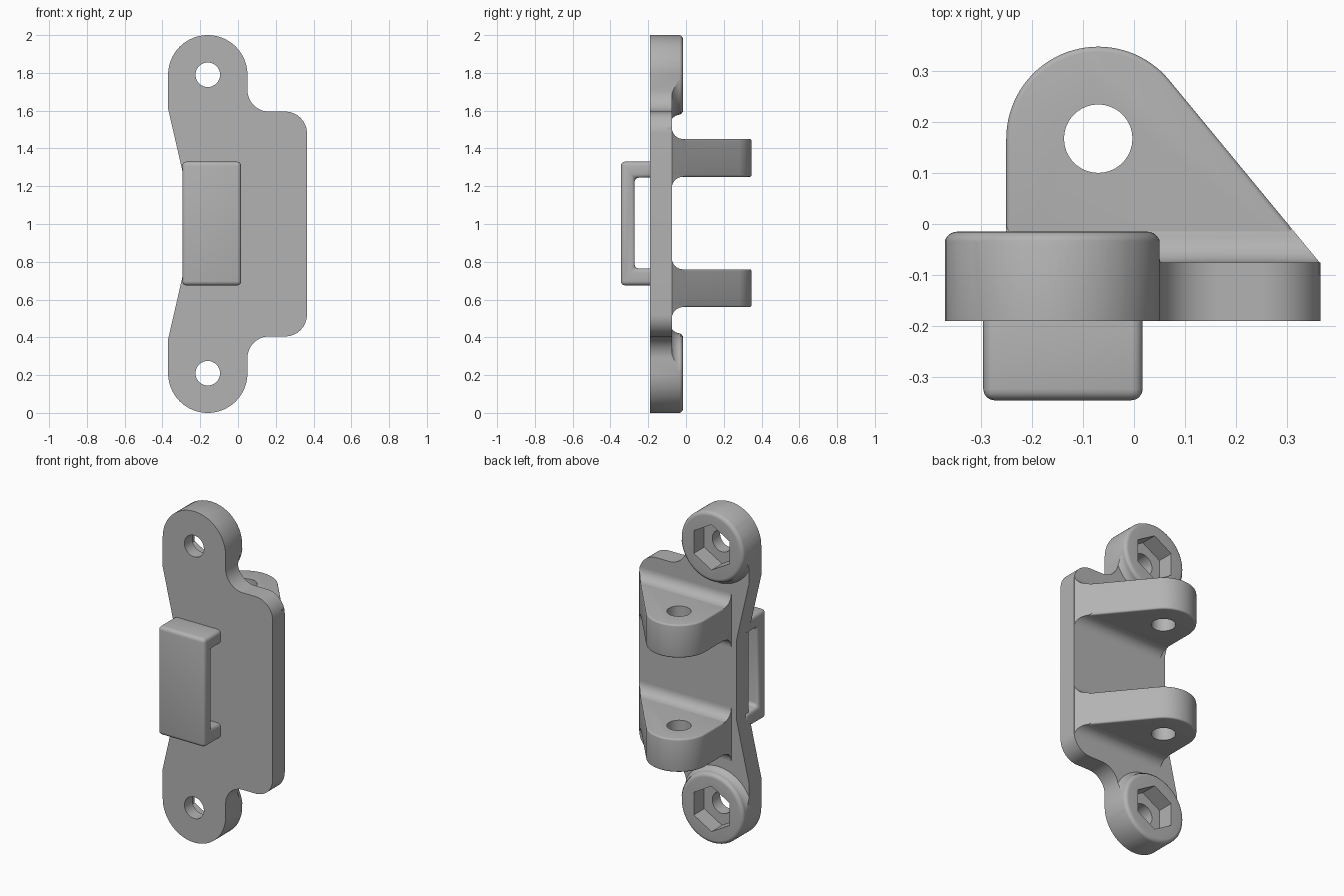
import bpy, bmesh
from math import sin, cos, radians
from mathutils import Vector

default = bpy.data.objects.get("Cube")
if default:
    bpy.data.objects.remove(default, do_unlink=True)

grey = bpy.data.materials.new("mid_grey")
grey.use_nodes = True
colour = (0.45, 0.45, 0.45, 1)
grey.diffuse_color = colour
grey.node_tree.nodes["Principled BSDF"].inputs["Base Color"].default_value = colour


def arc(cx, cy, r, a0, a1, n=16):
    angles = [radians(a0 + (a1 - a0) * i / n) for i in range(n + 1)]
    return [(cx + r * cos(a), cy + r * sin(a)) for a in angles]


def make(name, bm):
    bmesh.ops.recalc_face_normals(bm, faces=bm.faces)
    mesh = bpy.data.meshes.new(name)
    bm.to_mesh(mesh)
    bm.free()
    mesh.materials.append(grey)
    ob = bpy.data.objects.new(name, mesh)
    bpy.context.collection.objects.link(ob)
    return ob


def prism(name, pts, axis, lo, hi):
    """Extrude a 2D outline along the given axis."""
    place = {"x": lambda u, v, w: (w, u, v),
             "y": lambda u, v, w: (u, w, v),
             "z": lambda u, v, w: (u, v, w)}[axis]
    bm = bmesh.new()
    face = bm.faces.new([bm.verts.new(place(u, v, lo)) for u, v in pts])
    out = bmesh.ops.extrude_face_region(bm, geom=[face])
    shift = Vector(place(0, 0, hi - lo))
    for v in out["geom"]:
        if isinstance(v, bmesh.types.BMVert):
            v.co += shift
    return make(name, bm)


def turned(name, profile, cx, cz, n=96):
    """Closed (radius, y) profile turned around a y-parallel axis."""
    bm = bmesh.new()
    rings = []
    for r, y in profile:
        rings.append([bm.verts.new((cx + r * cos(radians(360 * i / n)), y,
                                    cz + r * sin(radians(360 * i / n)))) for i in range(n)])
    for a, b in zip(rings, rings[1:]):
        for i in range(n):
            j = (i + 1) % n
            bm.faces.new((a[i], a[j], b[j], b[i]))
    bm.faces.new(rings[0])
    bm.faces.new(rings[-1])
    return make(name, bm)


def apply(ob, mod):
    bpy.context.view_layer.objects.active = ob
    bpy.ops.object.modifier_apply(modifier=mod.name)


def combine(ob, other, operation):
    mod = ob.modifiers.new("combine", "BOOLEAN")
    mod.object, mod.operation, mod.solver = other, operation, "EXACT"
    apply(ob, mod)
    bpy.data.objects.remove(other, do_unlink=True)


def bevel(ob, width):
    mod = ob.modifiers.new("rounding", "BEVEL")
    mod.width, mod.segments = width, 4
    mod.limit_method, mod.angle_limit = "ANGLE", radians(55)
    apply(ob, mod)


def smooth(ob):
    bpy.ops.object.select_all(action="DESELECT")
    ob.select_set(True)
    bpy.context.view_layer.objects.active = ob
    bpy.ops.object.shade_smooth_by_angle(angle=radians(30))


FRONT, BACK, BOSS_BACK = -0.19, -0.075, -0.015
EAR_X, EAR_Z = -0.16, (0.21, 1.79)

# Plate outline: upper half, then mirrored about z = 1
upper = (arc(0.25, 1.48, 0.115, 0, 90) + arc(0.165, 1.71, 0.115, 270, 180)
         + arc(EAR_X, 1.79, 0.21, 0, 180, 40) + [(-0.37, 1.61), (-0.285, 1.24)])
outline = upper + [(x, 2 - z) for x, z in reversed(upper)]

# Plate slab with flared bosses, trimmed to the outline
plate = prism("plate", [(-1, -1), (1, -1), (1, 3), (-1, 3)], "y", -0.3, BACK)
boss_profile = ([(0.265, -0.12)] + arc(0.266, -0.03, 0.055, 235, 180, 8)
                + arc(0.186, BOSS_BACK - 0.025, 0.025, 0, 90, 6))
for z in EAR_Z:
    combine(plate, turned("boss", boss_profile, EAR_X, z), "UNION")
combine(plate, prism("trim", outline, "y", FRONT, 0.2), "INTERSECT")

# Bolt holes and hexagonal nut pockets
for z in EAR_Z:
    combine(plate, prism("hole", arc(EAR_X, z, 0.065, 0, 350, 35), "y", -0.5, 0.5), "DIFFERENCE")
    combine(plate, prism("pocket", arc(EAR_X, z, 0.137, 30, 330, 5), "y", -0.115, 0.5), "DIFFERENCE")
smooth(plate)

# Hinge lugs, each with a filleted root
lug_outline = (arc(-0.07, 0.167, 0.18, 39.7, 180, 36)
               + [(-0.25, -0.1), (0.363, -0.1), (0.363, BACK)])
for label, zc in (("upper", 1.35), ("lower", 0.66)):
    lug = prism(label + "_lug", lug_outline, "z", zc - 0.1, zc + 0.1)
    bevel(lug, 0.01)
    combine(lug, prism("hole", arc(-0.07, 0.167, 0.067, 0, 350, 35), "z", 0, 2), "DIFFERENCE")
    smooth(lug)
    half = [(-0.1, zc - 0.16)] + arc(-0.015, zc - 0.16, 0.06, 180, 90, 10) + [(0, zc - 0.09)]
    section = half + [(y, 2 * zc - z) for y, z in reversed(half)]
    root = prism(label + "_lug_fillet", section, "x", -0.5, 0.5)
    combine(root, prism("trim", lug_outline, "z", 0, 2), "INTERSECT")
    smooth(root)

# Strap loop on the front
loop = [(-0.15, 0.675), (-0.345, 0.675), (-0.345, 1.33), (-0.15, 1.33),
        (-0.15, 1.245), (-0.272, 1.245), (-0.272, 0.765), (-0.15, 0.765)]
strap_loop = prism("strap_loop", loop, "x", -0.295, 0.017)
bevel(strap_loop, 0.022)
smooth(strap_loop)
